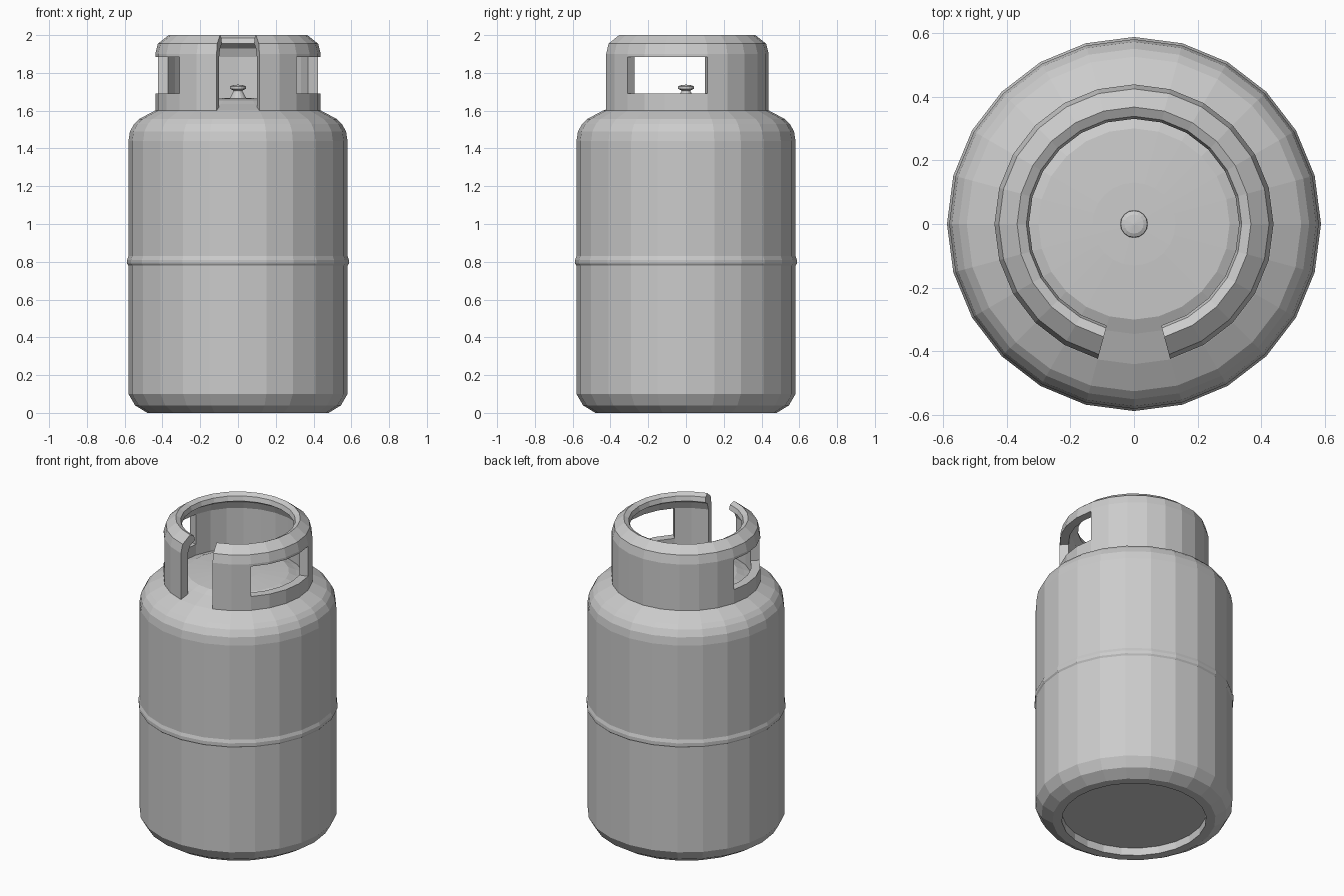
import bpy, bmesh
from math import cos, sin, pi

if "Cube" in bpy.data.objects:
    bpy.data.objects.remove(bpy.data.objects["Cube"])

SIDES = 24


def to_object(bm, name):
    bmesh.ops.recalc_face_normals(bm, faces=bm.faces[:])
    mesh = bpy.data.meshes.new(name)
    bm.to_mesh(mesh)
    bm.free()
    obj = bpy.data.objects.new(name, mesh)
    bpy.context.collection.objects.link(obj)
    return obj


def lathe(name, profile, sides=SIDES):
    """Revolve (radius, z) points around z; radius 0 closes the ends."""
    bm = bmesh.new()
    verts = [bm.verts.new((r, 0, z)) for r, z in profile]
    edges = [bm.edges.new(pair) for pair in zip(verts, verts[1:])]
    bmesh.ops.spin(bm, geom=verts + edges, cent=(0, 0, 0), axis=(0, 0, 1),
                   angle=2 * pi, steps=sides, use_merge=True)
    bmesh.ops.remove_doubles(bm, verts=bm.verts[:], dist=1e-4)
    return to_object(bm, name)


def ring_blocks(name, sections, exists):
    """Ring of wedge blocks: one per section and segment, shared walls cancel out."""
    bm = bmesh.new()
    cache, faces = {}, {}

    def vert(point, k):
        key = (point, k % SIDES)
        if key not in cache:
            a = 2 * pi * key[1] / SIDES
            cache[key] = bm.verts.new((point[0] * cos(a), point[0] * sin(a), point[1]))
        return cache[key]

    def toggle(loop):
        key = frozenset(loop)
        if faces.pop(key, None) is None:
            faces[key] = loop

    for s, section in enumerate(sections):
        for k in range(SIDES):
            if not exists(s, k):
                continue
            here = [vert(p, k) for p in section]
            there = [vert(p, k + 1) for p in section]
            toggle(here)
            toggle(there)
            for i in range(len(section)):
                j = (i + 1) % len(section)
                toggle([here[i], here[j], there[j], there[i]])
    for loop in faces.values():
        bm.faces.new(loop)
    return to_object(bm, name)


# Tank body: recessed foot, straight wall with weld seam, shoulder and shallow dome
lathe("tank_body", [
    (0, 0.05), (0.425, 0.05), (0.425, 0), (0.48, 0), (0.545, 0.04), (0.58, 0.1),
    (0.58, 0.78), (0.587, 0.79), (0.587, 0.81), (0.58, 0.83),
    (0.58, 1.44), (0.572, 1.49), (0.55, 1.53), (0.525, 1.555), (0.44, 1.6),
    (0.345, 1.635), (0.30, 1.655), (0.13, 1.665), (0, 1.667)])

# Collar: thick guard ring with a front slot and a hand window on each side
OUT, INN = 0.438, 0.385
collar_sections = [
    [(OUT, 1.595), (OUT, 1.69), (INN, 1.69), (INN, 1.595)],
    [(OUT, 1.69), (OUT, 1.885), (INN, 1.885), (INN, 1.69)],
    [(OUT, 1.885), (OUT, 1.9), (0.424, 1.955), (0.367, 2.0), (0.338, 1.985),
     (0.33, 1.955), (0.367, 1.93), (INN, 1.885)],
]
SLOT = {17, 18}
WINDOWS = {21, 22, 23, 0, 11, 12, 13, 14}
ring_blocks("collar", collar_sections,
            lambda s, k: k not in SLOT and not (s == 1 and k in WINDOWS))

# Valve: flared stem with a small cap
lathe("valve", [
    (0, 1.65), (0.043, 1.65), (0.043, 1.668), (0.025, 1.70), (0.025, 1.708),
    (0.042, 1.716), (0.042, 1.728), (0.03, 1.734), (0, 1.738)], sides=16)
